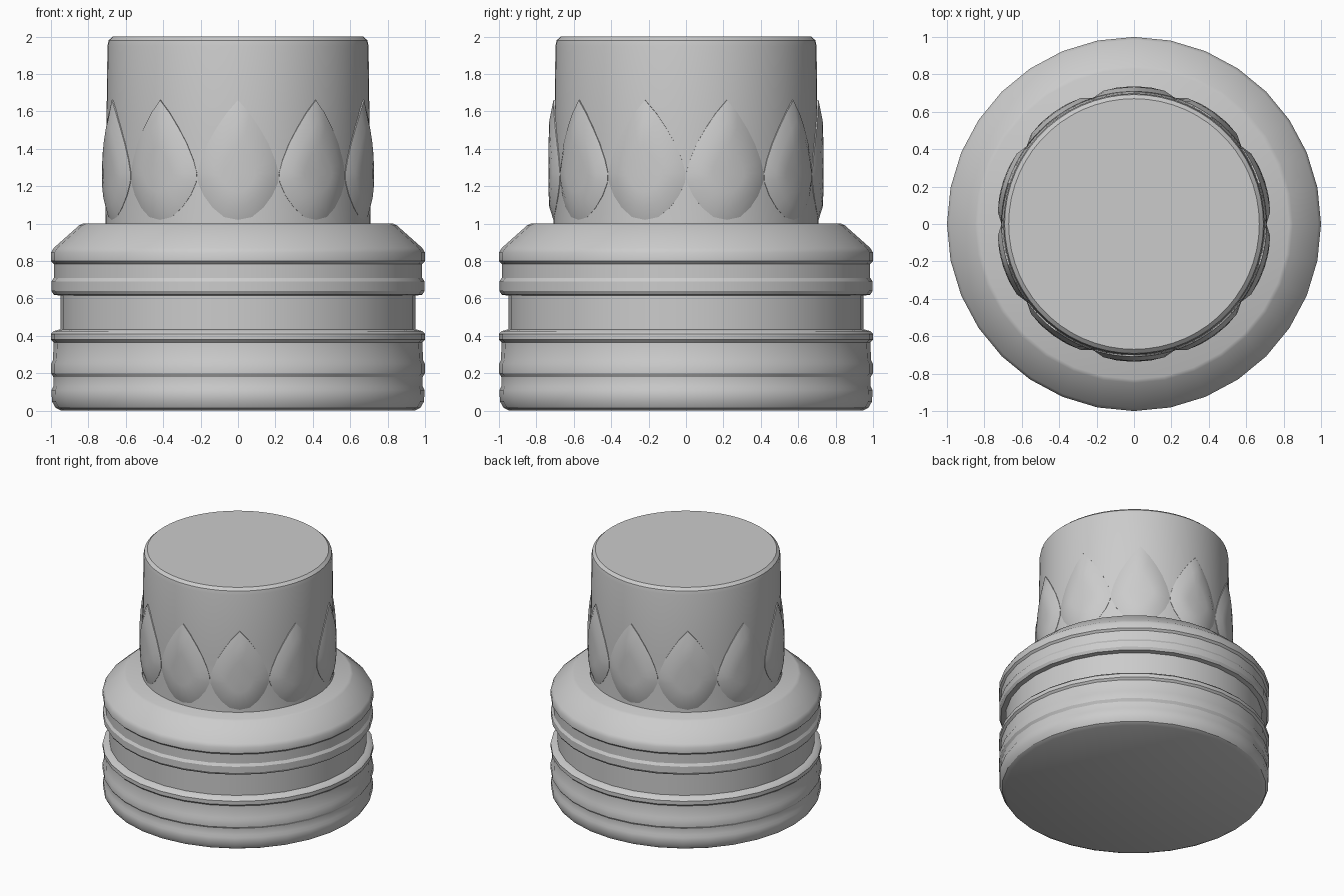
import bpy, bmesh
from math import sin, cos, pi, radians

if "Cube" in bpy.data.objects:
    bpy.data.objects.remove(bpy.data.objects["Cube"])


def finish(name, bm, angle):
    bmesh.ops.recalc_face_normals(bm, faces=bm.faces)
    mesh = bpy.data.meshes.new(name)
    bm.to_mesh(mesh)
    bm.free()
    ob = bpy.data.objects.new(name, mesh)
    bpy.context.collection.objects.link(ob)
    bpy.ops.object.select_all(action='DESELECT')
    ob.select_set(True)
    bpy.context.view_layer.objects.active = ob
    bpy.ops.object.shade_smooth_by_angle(angle=radians(angle))
    return ob


def lathe(name, profile, sides):
    bm = bmesh.new()
    rings = [[bm.verts.new((r * cos(2 * pi * i / sides), r * sin(2 * pi * i / sides), z))
              for i in range(sides)] for r, z in profile]
    for a, b in zip(rings, rings[1:]):
        for i in range(sides):
            j = (i + 1) % sides
            bm.faces.new((a[i], a[j], b[j], b[i]))
    bm.faces.new(rings[0][::-1])
    bm.faces.new(rings[-1])
    return finish(name, bm, 32)


# Wide grooved base
lathe("grooved_base", [
    (.945, 0), (.975, .015), (.995, .05), (.997, .11), (.987, .13), (.987, .18),
    (1, .20), (1, .25), (.99, .27), (.985, .365), (1, .38), (1, .41), (.985, .425),
    (.95, .435), (.95, .615), (.985, .62), (.998, .64), (.998, .69), (.985, .71),
    (.985, .785), (1, .80), (1, .845), (.985, .87), (.85, .99), (.83, 1.0)], 32)

# Slightly tapered upper column
lathe("column", [(.71, .98), (.707, 1.1), (.705, 1.4), (.698, 1.95),
                 (.692, 1.98), (.67, 2.0)], 60)

# Ring of raised teardrop petals: half outline as (angle, height)
half = [(0, 1.02), (6, 1.035), (11, 1.085), (15, 1.15), (17.6, 1.22), (17.9, 1.27),
        (16.3, 1.34), (13.2, 1.43), (9.4, 1.51), (5, 1.59), (0, 1.66)]
outline = half + [(-a, z) for a, z in half[-2:0:-1]]
MID = 1.27
bm = bmesh.new()
for k in range(10):
    centre = -90 + 36 * k

    def point(a, z, r):
        t = radians(centre + a)
        return bm.verts.new((r * cos(t), r * sin(t), z))

    # sunk skirt, rim, bevel crest, gently domed face
    rings = [[point(a * s, MID + (z - MID) * s, r) for a, z in outline]
             for s, r in ((1, .68), (1, .709), (.72, .731), (.4, .735))]
    n = len(outline)
    for p, q in zip(rings, rings[1:]):
        for i in range(n):
            bm.faces.new((p[i], p[(i + 1) % n], q[(i + 1) % n], q[i]))
    top = point(0, MID, .736)
    for i in range(n):
        bm.faces.new((rings[-1][i], rings[-1][(i + 1) % n], top))
    bm.faces.new(rings[0][::-1])
finish("petals", bm, 40)
